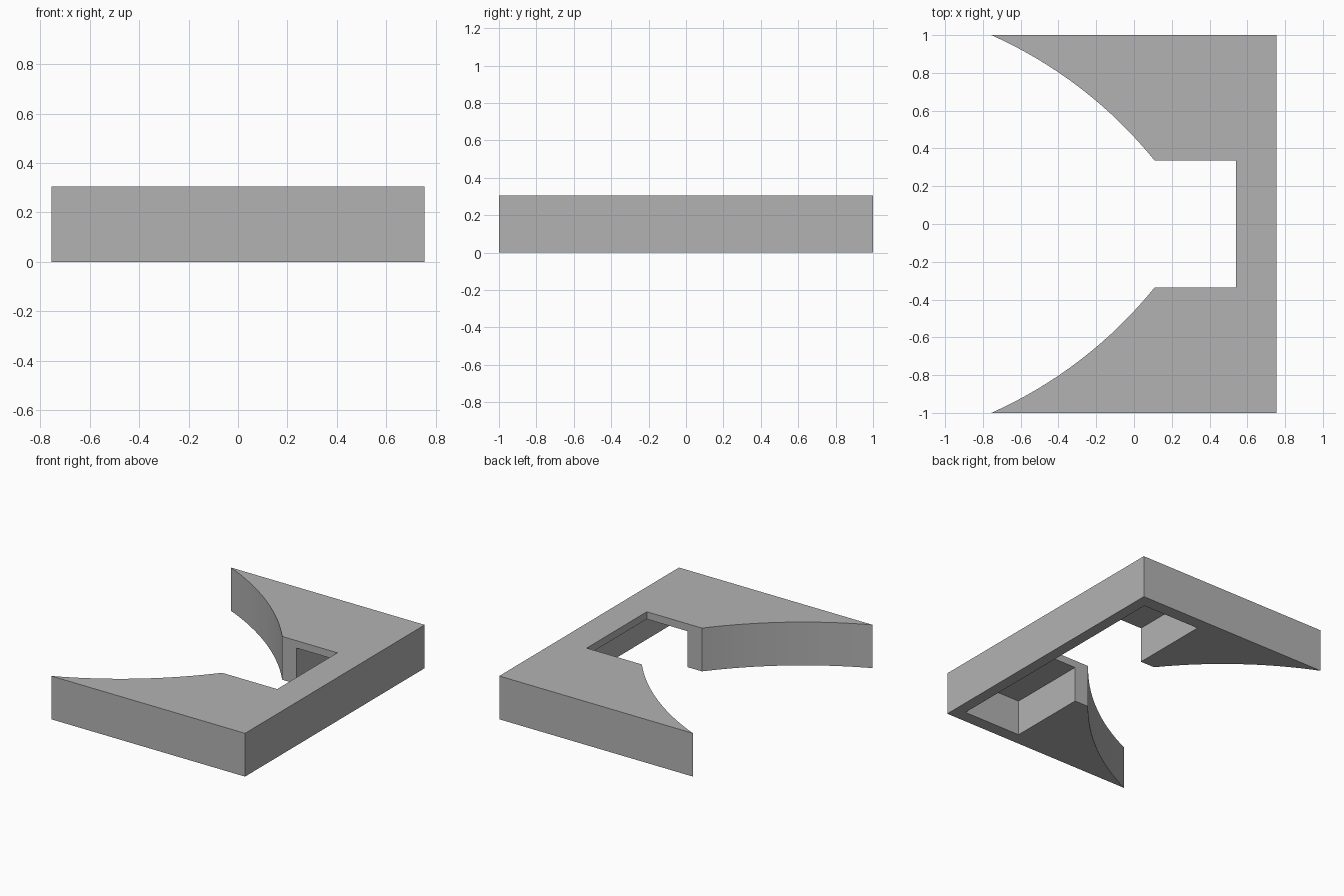
import bpy
import bmesh
from math import atan2, cos, sin, hypot

cube = bpy.data.objects.get("Cube")
if cube:
    bpy.data.objects.remove(cube, do_unlink=True)

HALF_X, HALF_Y, HEIGHT = 0.755, 1.0, 0.305
SLOT_X, SLOT_END, SLOT_Y = 0.11, 0.54, 0.335
ROOF = 0.253
CENTRE, SEGMENTS = (-1.75, -1.1), 16

grey = bpy.data.materials.new("plain_grey")
grey.use_nodes = True
colour = (0.45, 0.45, 0.45, 1)
grey.diffuse_color = colour
grey.node_tree.nodes["Principled BSDF"].inputs["Base Color"].default_value = colour


def prism(name, outline, z0, z1):
    """Extrude a flat outline between two heights."""
    bm = bmesh.new()
    base = bm.faces.new([bm.verts.new((x, y, z0)) for x, y in outline])
    top = bmesh.ops.extrude_face_region(bm, geom=[base])["geom"]
    verts = [v for v in top if isinstance(v, bmesh.types.BMVert)]
    bmesh.ops.translate(bm, verts=verts, vec=(0, 0, z1 - z0))
    bmesh.ops.recalc_face_normals(bm, faces=bm.faces)
    mesh = bpy.data.meshes.new(name)
    bm.to_mesh(mesh)
    bm.free()
    mesh.materials.append(grey)
    obj = bpy.data.objects.new(name, mesh)
    bpy.context.collection.objects.link(obj)
    return obj


def arc(start, end):
    """Points along the concave side, blending the radius between both ends."""
    polar = [(atan2(y - CENTRE[1], x - CENTRE[0]),
              hypot(x - CENTRE[0], y - CENTRE[1])) for x, y in (start, end)]
    points = []
    for i in range(SEGMENTS + 1):
        t = i / SEGMENTS
        a, r = (p + (q - p) * t for p, q in zip(*polar))
        points.append((CENTRE[0] + r * cos(a), CENTRE[1] + r * sin(a)))
    return points


# Body: half outline mirrored across the middle
half = [(HALF_X, HALF_Y)] + arc((-HALF_X, HALF_Y), (SLOT_X, SLOT_Y)) + [(SLOT_END, SLOT_Y)]
outline = half + [(x, -y) for x, y in reversed(half)]
body = prism("bracket_body", outline, 0, HEIGHT)

# Pocket hollowed out of the underside, open to the slot
x0, x1, y1 = 0.222, 0.675, 0.91
pocket = prism("pocket_cutter", [(x0, -y1), (x1, -y1), (x1, y1), (x0, y1)], -0.1, ROOF)
pocket.hide_render = True
cut = body.modifiers.new("pocket", "BOOLEAN")
cut.operation = "DIFFERENCE"
cut.solver = "EXACT"
cut.object = pocket

bpy.context.view_layer.objects.active = body
body.select_set(True)
bpy.ops.object.modifier_apply(modifier=cut.name)
bpy.data.objects.remove(pocket, do_unlink=True)
